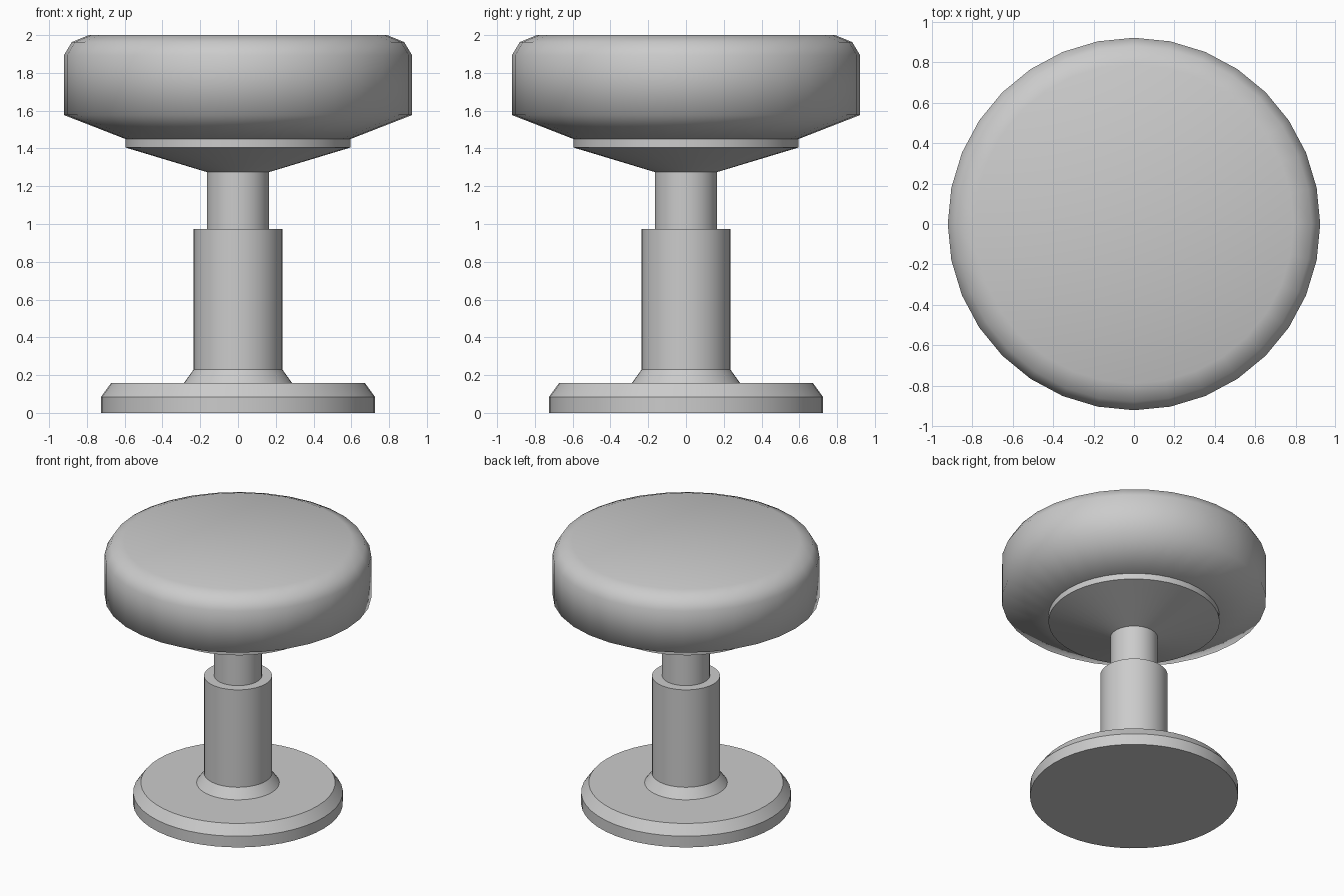
import bpy, bmesh, math

if "Cube" in bpy.data.objects:
    bpy.data.objects.remove(bpy.data.objects["Cube"])


def lathe(name, profile, sides, angle):
    """Closed solid of revolution about z from (radius, height) points."""
    bm = bmesh.new()
    rings = []
    for r, z in profile:
        rings.append([bm.verts.new((r * math.cos(2 * math.pi * i / sides),
                                    r * math.sin(2 * math.pi * i / sides), z))
                      for i in range(sides)])
    for low, high in zip(rings, rings[1:]):
        for i in range(sides):
            j = (i + 1) % sides
            bm.faces.new((low[i], low[j], high[j], high[i]))
    bm.faces.new(rings[0][::-1])
    bm.faces.new(rings[-1])
    mesh = bpy.data.meshes.new(name)
    bm.to_mesh(mesh)
    bm.free()
    obj = bpy.data.objects.new(name, mesh)
    bpy.context.collection.objects.link(obj)
    bpy.ops.object.select_all(action='DESELECT')
    obj.select_set(True)
    bpy.context.view_layer.objects.active = obj
    bpy.ops.object.shade_smooth_by_angle(angle=math.radians(angle))
    return obj


# Floor base with chamfered rim, collar and outer column
lathe("base_and_column", [(0.725, 0), (0.725, 0.085), (0.672, 0.158),
                          (0.286, 0.158), (0.235, 0.23), (0.235, 0.973)], 48, 30)

# Inner post flaring into the seat support plate
lathe("post_and_seat_plate", [(0.165, 0.973), (0.165, 1.275),
                              (0.596, 1.405), (0.596, 1.45)], 48, 30)

# Round padded seat, soft shaded all over
lathe("seat_cushion", [(0.596, 1.45), (0.922, 1.577), (0.922, 1.893),
                       (0.88, 1.963), (0.79, 2.0)], 32, 80)
